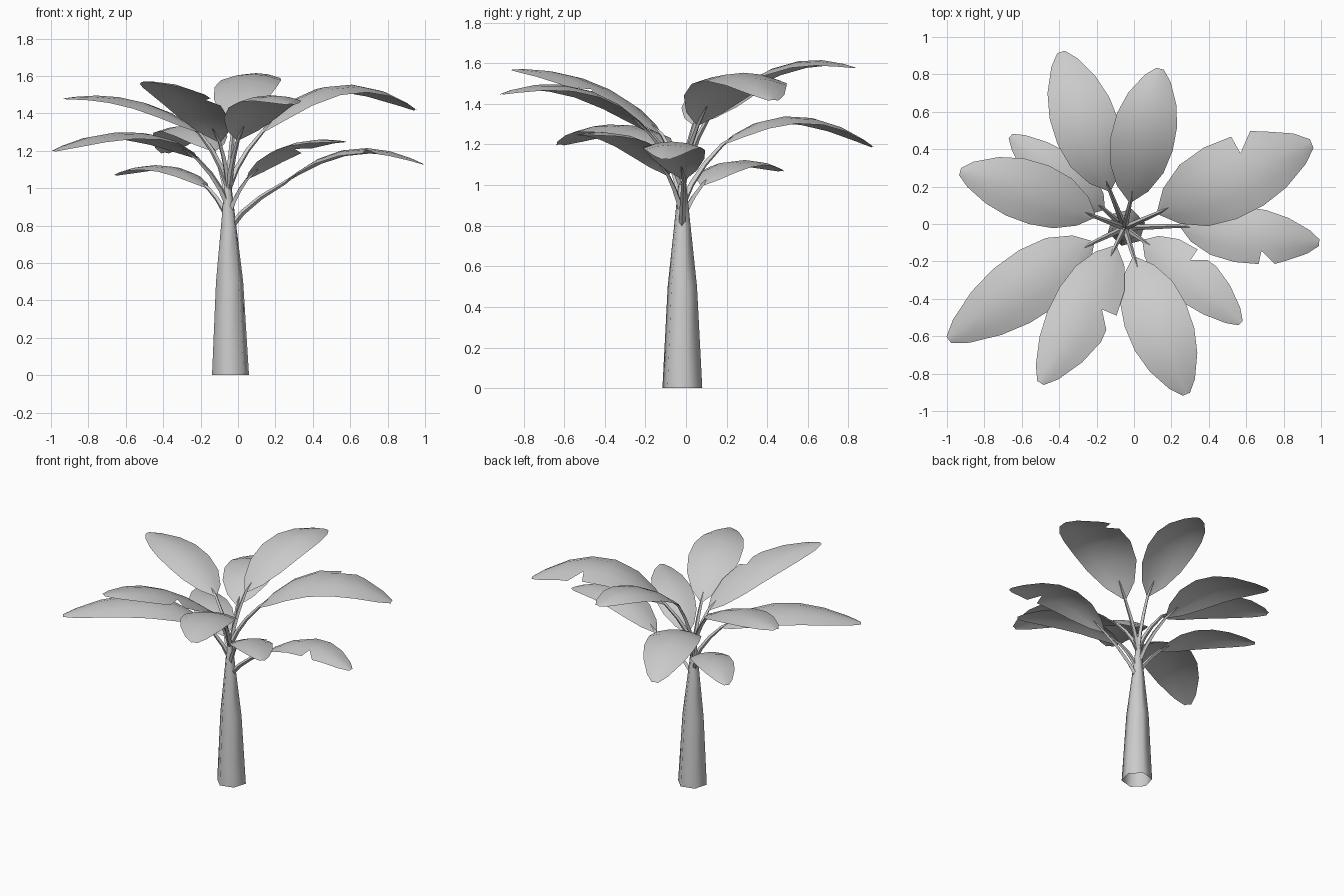
import bpy, bmesh, math
from mathutils import Vector

if "Cube" in bpy.data.objects:
    bpy.data.objects.remove(bpy.data.objects["Cube"])

UP = Vector((0, 0, 1))


def finish(name, bm, angle=60):
    mesh = bpy.data.meshes.new(name)
    bmesh.ops.recalc_face_normals(bm, faces=bm.faces)
    bm.to_mesh(mesh)
    bm.free()
    ob = bpy.data.objects.new(name, mesh)
    bpy.context.collection.objects.link(ob)
    bpy.context.view_layer.objects.active = ob
    ob.select_set(True)
    bpy.ops.object.shade_smooth_by_angle(angle=math.radians(angle))
    ob.select_set(False)
    return ob


def tube(name, centres, radii, sides, tilt=False, turn=0.0):
    """Open tapered tube through the centre points."""
    bm = bmesh.new()
    rings = []
    for i, (c, r) in enumerate(zip(centres, radii)):
        u, v = Vector((1, 0, 0)), Vector((0, 1, 0))
        if tilt:
            d = centres[min(i + 1, len(centres) - 1)] - centres[max(i - 1, 0)]
            u = d.cross(centres[-1].cross(UP)).normalized()
            v = d.cross(u).normalized()
        angs = [turn + math.tau * k / sides for k in range(sides)]
        rings.append([bm.verts.new(c + r * (u * math.cos(a) + v * math.sin(a))) for a in angs])
    for a, b in zip(rings, rings[1:]):
        for k in range(sides):
            n = (k + 1) % sides
            bm.faces.new((a[k], a[n], b[n], b[k]))
    return finish(name, bm)


def through(a, m, b, t):
    """Quadratic curve passing through a, m and b."""
    return a * (1 - t) * (1 - 2 * t) + m * 4 * t * (1 - t) + b * t * (2 * t - 1)


ROWS = [(0, .06), (.1, .5), (.26, .86), (.44, 1), (.62, .97), (.78, .78), (.93, .42), (1, .12)]


def blade(name, a, m, b, half, tear):
    bm = bmesh.new()

    def point(t, s, w):
        c = through(a, m, b, t)
        d = through(a, m, b, t + .01) - through(a, m, b, t - .01)
        side = UP.cross(d).normalized()
        return c + side * s * w * half - UP * half * w * .2 * s * s

    ribs = [bm.verts.new(point(t, 0, w)) for t, w in ROWS]
    for s in (-1, 1):
        inner = [bm.verts.new(point(t, s * .5, w)) for t, w in ROWS]
        outer = [bm.verts.new(point(t, s, w)) for t, w in ROWS]
        after = list(outer)
        # torn edge: the outer point splits in two
        if tear and tear[0] == s:
            k = tear[1]
            t, w = ROWS[k]
            outer[k].co = point(t - .01, s, w)
            after[k] = bm.verts.new(point(t + .1, s, w * .93))
        for i in range(len(ROWS) - 1):
            bm.faces.new((ribs[i], ribs[i + 1], inner[i + 1], inner[i]))
            bm.faces.new((inner[i], inner[i + 1], outer[i + 1], after[i]))
    return finish(name, bm)


# Trunk
levels = [(0, .102, -.04), (.5, .075, -.045), (.8, .042, -.05), (1.08, .012, -.055)]
tube("trunk", [Vector((x, -.018, z)) for z, r, x in levels], [r for z, r, x in levels], 6, turn=.25)

# Leaves: stalk height, blade base, middle, tip, half width, tear (side, row)
leaves = [
    (.90, (-.13, .18, 1.2), (-.26, .53, 1.34), (-.39, .92, 1.19), .175, None),
    (1.0, (-.02, .12, 1.35), (.05, .47, 1.59), (.14, .83, 1.58), .17, None),
    (1.0, (.13, .06, 1.30), (.51, .24, 1.55), (.95, .43, 1.42), .21, (1, 4)),
    (.78, (.25, -.01, 1.03), (.6, -.06, 1.21), (.99, -.1, 1.13), .15, (-1, 4)),
    (.85, (.05, -.09, 1.05), (.29, -.27, 1.23), (.57, -.53, 1.25), .135, (1, 3)),
    (1.0, (0, -.18, 1.26), (.13, -.53, 1.48), (.28, -.91, 1.45), .175, None),
    (1.0, (-.1, -.12, 1.25), (-.27, -.46, 1.5), (-.5, -.85, 1.57), .17, (1, 3)),
    (.90, (-.22, -.1, 1.16), (-.56, -.32, 1.3), (-.99, -.62, 1.2), .18, None),
    (1.0, (-.21, .04, 1.3), (-.55, .17, 1.47), (-.93, .28, 1.48), .165, None),
    (.82, (-.16, .08, 1.0), (-.38, .24, 1.12), (-.66, .47, 1.07), .13, None),
]
for n, (z0, a, m, b, half, tear) in enumerate(leaves, 1):
    a, m, b = Vector(a), Vector(m), Vector(b)
    blade(f"leaf_{n}", a, m, b, half, tear)
    # Stalk curving out of the trunk and a little way under the blade
    start = Vector((-.05, -.02, z0))
    ctrl = start + (a - start) * .3 + UP * (a.z - z0) * .25
    ts = [0, .33, .66, 1]
    path = [start * (1 - t) ** 2 + ctrl * 2 * t * (1 - t) + a * t * t for t in ts]
    path.append(through(a, m, b, .12) - UP * .008)
    tube(f"stalk_{n}", path, [.018, .015, .013, .010, .003], 4, tilt=True)
